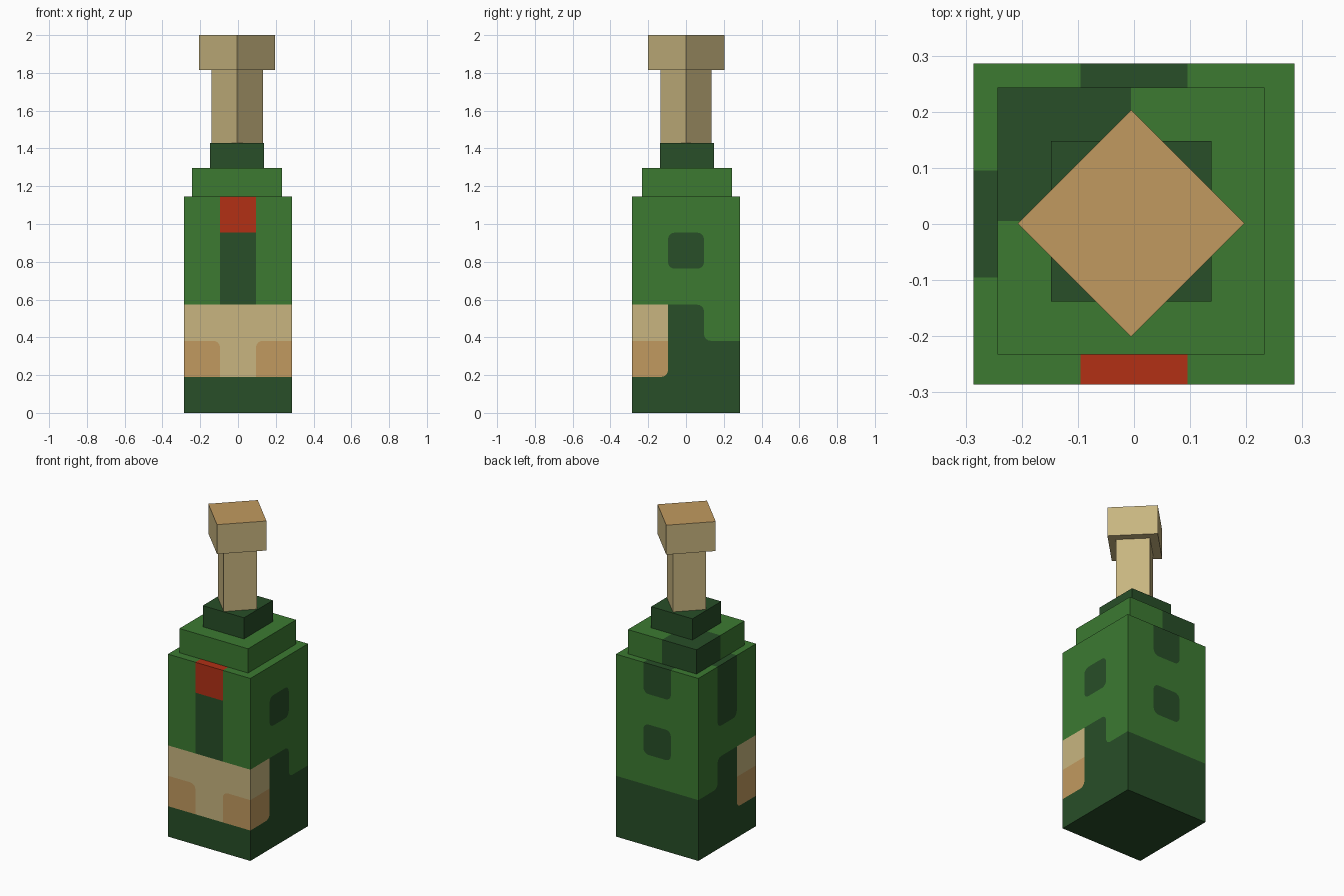
import bpy, bmesh, math
from mathutils import Vector

if "Cube" in bpy.data.objects:
    bpy.data.objects.remove(bpy.data.objects["Cube"])

# Palette (linear values)
PALETTE = {
    "G": ("bottle green", (0.045, 0.195, 0.031)),
    "D": ("dark green", (0.021, 0.077, 0.021)),
    "L": ("pale khaki", (0.577, 0.464, 0.214)),
    "T": ("tan", (0.536, 0.323, 0.116)),
    "R": ("red", (0.445, 0.030, 0.0075)),
}
KEYS = list(PALETTE)
MATS = []
for label, rgb in PALETTE.values():
    m = bpy.data.materials.new(label)
    m.diffuse_color = (*rgb, 1)
    m.use_nodes = True
    m.node_tree.nodes["Principled BSDF"].inputs["Base Color"].default_value = m.diffuse_color
    MATS.append(m)

X, Y, Z = Vector((1, 0, 0)), Vector((0, 1, 0)), Vector((0, 0, 1))
# Side name -> (corner signs, u direction, v direction)
SIDES = {
    "front": ((-1, -1, -1), X, Z), "right": ((1, -1, -1), Y, Z),
    "back": ((1, 1, -1), -X, Z), "left": ((-1, 1, -1), -Y, Z),
    "top": ((-1, -1, 1), X, Y), "bottom": ((-1, 1, -1), X, -Y),
}
RADIUS, STEPS = 0.035, 4


def panel(bm, origin, u, v, rows):
    """Grid of coloured cells; colour patches get rounded corners."""
    rows = rows[::-1]
    nu, nv = len(rows[0]), len(rows)
    w, h = u.length / nu, v.length / nv
    u, v = u.normalized(), v.normalized()

    def colour(i, j):
        return rows[j][i] if 0 <= i < nu and 0 <= j < nv else None

    def add(points, key):
        f = bm.faces.new([bm.verts.new(origin + u * p.x + v * p.y) for p in points])
        f.material_index = KEYS.index(key)

    for j in range(nv):
        for i in range(nu):
            own = colour(i, j)
            centre = []
            for a, b in ((0, 0), (1, 0), (1, 1), (0, 1)):
                c = Vector(((i + a) * w, (j + b) * h))
                du, dv = Vector((1 - 2 * a, 0)), Vector((0, 1 - 2 * b))
                prev, nxt = (dv, du) if a == b else (du, dv)
                mid = c + RADIUS * (prev + nxt)
                arc = []
                for k in range(STEPS + 1):
                    t = math.pi / 2 * k / STEPS
                    arc.append(mid - RADIUS * (nxt * math.cos(t) + prev * math.sin(t)))
                side, above = colour(i + 2 * a - 1, j), colour(i, j + 2 * b - 1)
                key = side if side and side == above else own
                for p, q in zip(arc, arc[1:]):
                    add([c, q, p], key)
                centre += arc
            add(centre, own)


def finish(bm, name):
    bmesh.ops.remove_doubles(bm, verts=bm.verts, dist=0.0005)
    mesh = bpy.data.meshes.new(name)
    bm.to_mesh(mesh)
    bm.free()
    for m in MATS:
        mesh.materials.append(m)
    ob = bpy.data.objects.new(name, mesh)
    bpy.context.collection.objects.link(ob)
    return ob


def painted_box(name, centre, size, paint):
    bm = bmesh.new()
    half = Vector(size) / 2
    for side, (signs, u, v) in SIDES.items():
        origin = Vector(centre) + Vector([s * d for s, d in zip(signs, half)])
        lu = 2 * abs(u.dot(half))
        lv = 2 * abs(v.dot(half))
        panel(bm, origin, u * lu, v * lv, paint[side].split())
    return finish(bm, name)


def plain_box(name, x, y, width, z0, z1, key, top_key=None, turn=0):
    bm = bmesh.new()
    bmesh.ops.create_cube(bm, size=1)
    for f in bm.faces:
        f.material_index = KEYS.index(top_key if top_key and f.normal.z > 0.5 else key)
    ob = finish(bm, name)
    for vert in ob.data.vertices:
        vert.co.x *= width
        vert.co.y *= width
        vert.co.z *= z1 - z0
    ob.location = (x, y, (z0 + z1) / 2)
    ob.rotation_euler.z = turn
    return ob


# Main square body with wrapped label and patches
painted_box("bottle_body", (0, 0, 0.5725), (0.572, 0.572, 1.145), {
    "front": "GRG GDG GDG LLL TLT DDD",
    "right": "GGG GDG GGG LDG TDD DDD",
    "back": "GDG GGG GDG GGG DDD DDD",
    "left": "GDG GDG GGG GDL DDT DDD",
    "top": "GDG DGG GRG",
    "bottom": "DDD DDD DDD",
})

# Shoulder tier with one dark quarter at the back left
painted_box("shoulder", (-0.005, 0.005, 1.221), (0.476, 0.476, 0.152), {
    "front": "GG", "right": "GG", "back": "GD", "left": "DG",
    "top": "DG GG", "bottom": "GG DG",
})

# Collar, then the turned cork stem and cap
plain_box("collar", -0.005, 0.005, 0.286, 1.297, 1.43, "D")
plain_box("cork_stem", -0.004, 0.0, 0.136 * math.sqrt(2), 1.43, 1.815, "L", turn=math.pi / 4)
plain_box("cork_cap", -0.005, 0.001, 0.202 * math.sqrt(2), 1.815, 2.0, "L", "T", math.pi / 4)
